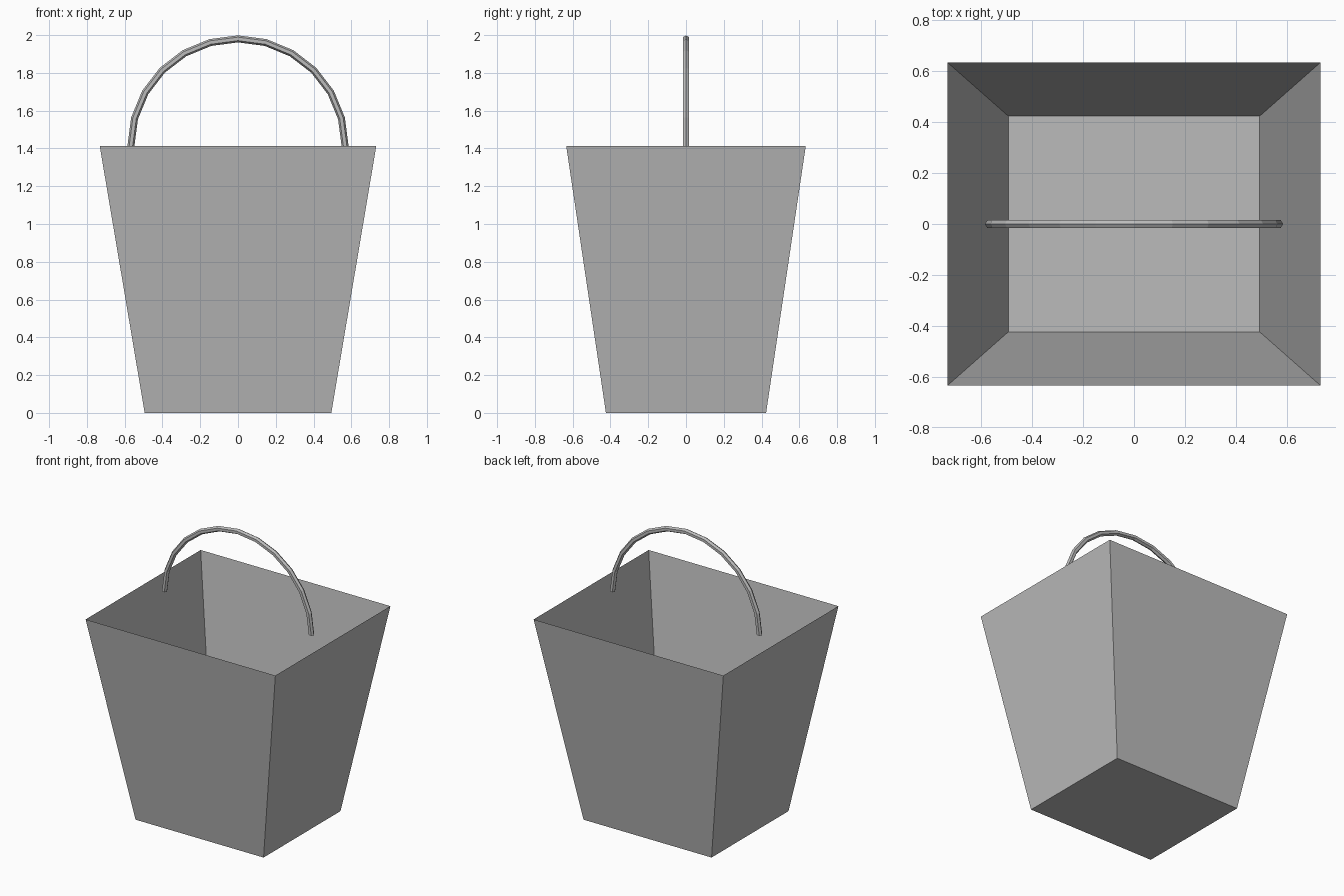
import bpy, bmesh, math
from mathutils import Matrix, Vector

cube = bpy.data.objects.get("Cube")
if cube:
    bpy.data.objects.remove(cube, do_unlink=True)

RIM_Z = 1.413
HANDLE_RADIUS = 0.567
TUBE_RADIUS = 0.0185

grey = bpy.data.materials.new("plain grey")
grey.use_nodes = True
COLOUR = (0.5, 0.5, 0.5, 1.0)
grey.diffuse_color = COLOUR
grey.node_tree.nodes["Principled BSDF"].inputs["Base Color"].default_value = COLOUR


def add_object(name, bm):
    bmesh.ops.recalc_face_normals(bm, faces=bm.faces)
    mesh = bpy.data.meshes.new(name)
    bm.to_mesh(mesh)
    bm.free()
    mesh.materials.append(grey)
    obj = bpy.data.objects.new(name, mesh)
    bpy.context.collection.objects.link(obj)
    return obj


# Bucket: open tapered box with thin sheet walls and a floor
def rectangle(bm, half_x, half_y, z):
    corners = ((-1, -1), (1, -1), (1, 1), (-1, 1))
    return [bm.verts.new((sx * half_x, sy * half_y, z)) for sx, sy in corners]


bm = bmesh.new()
base = rectangle(bm, 0.494, 0.424, 0.0)
rim = rectangle(bm, 0.732, 0.634, RIM_Z)
bm.faces.new(base[::-1])
for i in range(4):
    j = (i + 1) % 4
    bm.faces.new((base[i], base[j], rim[j], rim[i]))
add_object("bucket", bm)

# Handle: six-sided section swept through a half circle, ridge outwards
bm = bmesh.new()
section = bmesh.ops.create_circle(
    bm, segments=6, radius=TUBE_RADIUS,
    matrix=Matrix.Translation((HANDLE_RADIUS, 0, RIM_Z)) @ Matrix.Rotation(math.pi / 6, 4, "Z"))
# Turn the section so that one corner lies exactly on the x axis
first = section["verts"][0].co - Vector((HANDLE_RADIUS, 0, RIM_Z))
bmesh.ops.rotate(bm, verts=bm.verts, cent=(HANDLE_RADIUS, 0, RIM_Z),
                 matrix=Matrix.Rotation(-math.atan2(first.y, first.x), 3, "Z"))
bmesh.ops.spin(bm, geom=bm.verts[:] + bm.edges[:], cent=(0, 0, RIM_Z),
               axis=(0, -1, 0), angle=math.pi, steps=12)
bmesh.ops.holes_fill(bm, edges=[e for e in bm.edges if e.is_boundary], sides=6)
add_object("handle", bm)
